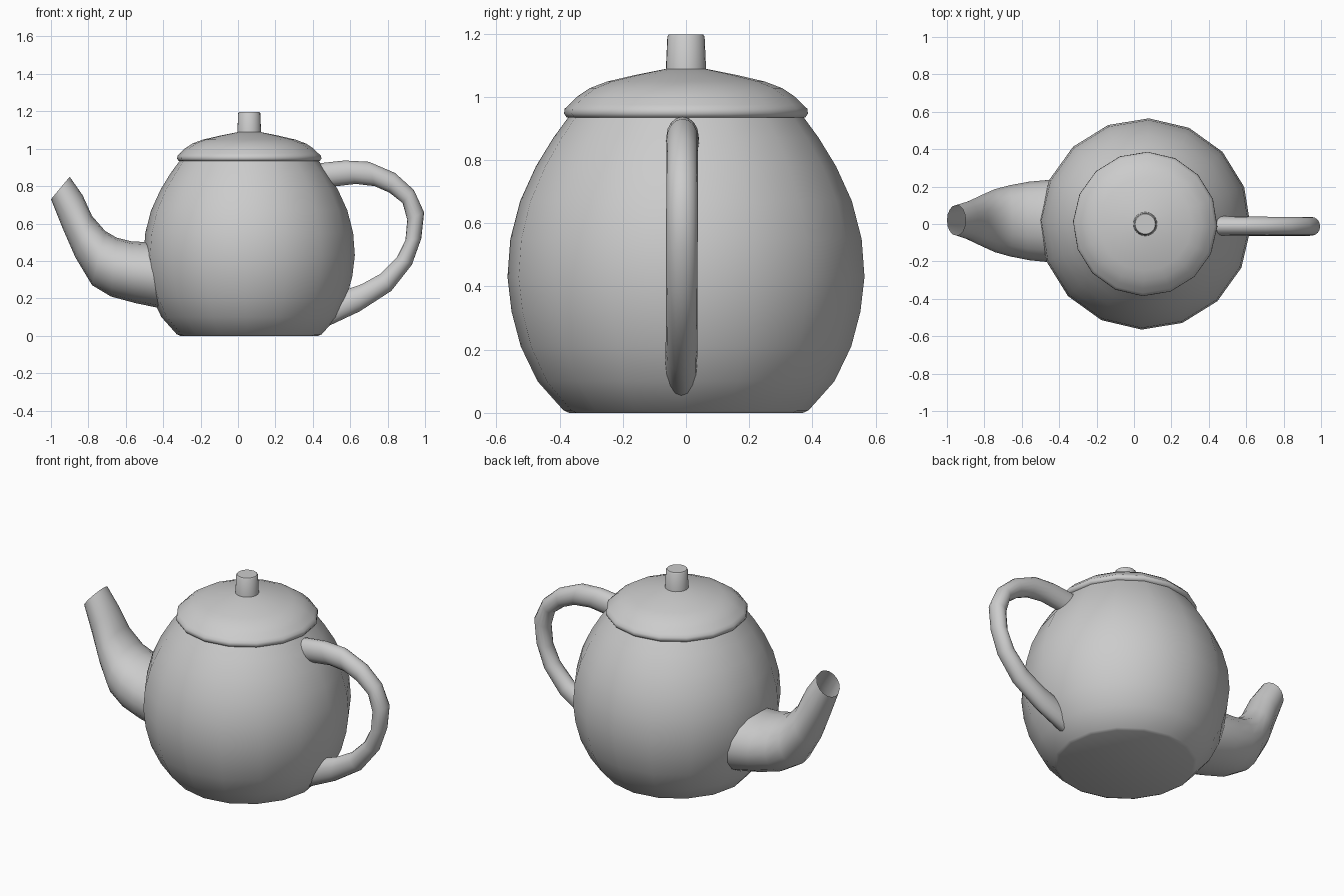
import bpy, bmesh
from math import cos, sin, pi, radians
from mathutils import Vector

if "Cube" in bpy.data.objects:
    bpy.data.objects.remove(bpy.data.objects["Cube"])

grey = bpy.data.materials.new("plain grey")
grey.use_nodes = True
colour = (0.6, 0.6, 0.6, 1)
grey.diffuse_color = colour
grey.node_tree.nodes["Principled BSDF"].inputs["Base Color"].default_value = colour

CENTRE_X = 0.06


def build(name, rings, cap_start=False, cap_end=False):
    """Skin a list of equal-sized rings of points into a smooth object."""
    bm = bmesh.new()
    loops = [[bm.verts.new(p) for p in ring] for ring in rings]
    n = len(loops[0])
    for a, b in zip(loops, loops[1:]):
        for i in range(n):
            j = (i + 1) % n
            bm.faces.new((a[i], a[j], b[j], b[i]))
    if cap_start:
        bm.faces.new(loops[0][::-1])
    if cap_end:
        bm.faces.new(loops[-1])
    bmesh.ops.recalc_face_normals(bm, faces=bm.faces)
    mesh = bpy.data.meshes.new(name)
    bm.to_mesh(mesh)
    bm.free()
    mesh.materials.append(grey)
    obj = bpy.data.objects.new(name, mesh)
    bpy.context.collection.objects.link(obj)
    bpy.ops.object.select_all(action='DESELECT')
    obj.select_set(True)
    bpy.context.view_layer.objects.active = obj
    bpy.ops.object.shade_smooth_by_angle(angle=radians(50))
    return obj


def lathe(name, profile, sides=16, turn=radians(-2)):
    """Revolve (radius, height) points around the pot's axis."""
    rings = [[(CENTRE_X + r * cos(turn + 2 * pi * i / sides),
               r * sin(turn + 2 * pi * i / sides), z) for i in range(sides)]
             for r, z in profile]
    return build(name, rings, True, True)


def tube(name, sections, y_start, y_end, sides=16):
    """Sweep an oval between inner and outer (x, z) edges with a half width."""
    rings = []
    for k, (ix, iz, ox, oz, w) in enumerate(sections):
        y = y_start + (y_end - y_start) * k / (len(sections) - 1)
        mid = Vector((ix + ox, 2 * y, iz + oz)) / 2
        arm = Vector((ox - ix, 0, oz - iz)) / 2
        side = Vector((0, w, 0))
        rings.append([mid + arm * cos(2 * pi * i / sides) + side * sin(2 * pi * i / sides)
                      for i in range(sides)])
    return build(name, rings)


# Pot body with a flat base
lathe("body", [(0.37, 0), (0.388, 0.008), (0.47, 0.10), (0.523, 0.21), (0.552, 0.32),
               (0.565, 0.43), (0.556, 0.55), (0.525, 0.67), (0.475, 0.78),
               (0.42, 0.87), (0.365, 0.945)])

# Lid with rolled rim
lathe("lid", [(0.355, 0.932), (0.378, 0.935), (0.386, 0.947), (0.384, 0.962),
              (0.37, 0.975), (0.345, 1.0), (0.305, 1.027), (0.25, 1.048),
              (0.16, 1.069), (0.055, 1.09)])

# Lid knob
lathe("knob", [(0.064, 1.08), (0.059, 1.19), (0.054, 1.197)], sides=24)

# Open spout, swept from inside the body to the mouth
tube("spout", [(-0.36, 0.50, -0.34, 0.135, 0.225), (-0.48, 0.50, -0.43, 0.15, 0.22),
               (-0.57, 0.505, -0.55, 0.175, 0.21), (-0.65, 0.525, -0.68, 0.21, 0.19),
               (-0.71, 0.56, -0.78, 0.27, 0.168), (-0.78, 0.64, -0.87, 0.42, 0.132),
               (-0.83, 0.75, -0.94, 0.58, 0.102), (-0.90, 0.85, -1.0, 0.73, 0.082)],
     0.015, 0.02)

# Curved handle
tube("handle", [(0.44, 0.79, 0.40, 0.915, 0.053), (0.53, 0.80, 0.46, 0.925, 0.052),
                (0.63, 0.812, 0.57, 0.937, 0.051), (0.73, 0.80, 0.70, 0.93, 0.05),
                (0.81, 0.765, 0.84, 0.87, 0.05), (0.88, 0.71, 0.94, 0.78, 0.05),
                (0.905, 0.62, 0.995, 0.66, 0.05), (0.895, 0.51, 0.98, 0.52, 0.05),
                (0.85, 0.42, 0.93, 0.38, 0.05), (0.76, 0.33, 0.82, 0.24, 0.05),
                (0.66, 0.275, 0.65, 0.13, 0.05), (0.56, 0.24, 0.49, 0.055, 0.05),
                (0.48, 0.20, 0.43, 0.06, 0.045)],
     -0.01, -0.015)
